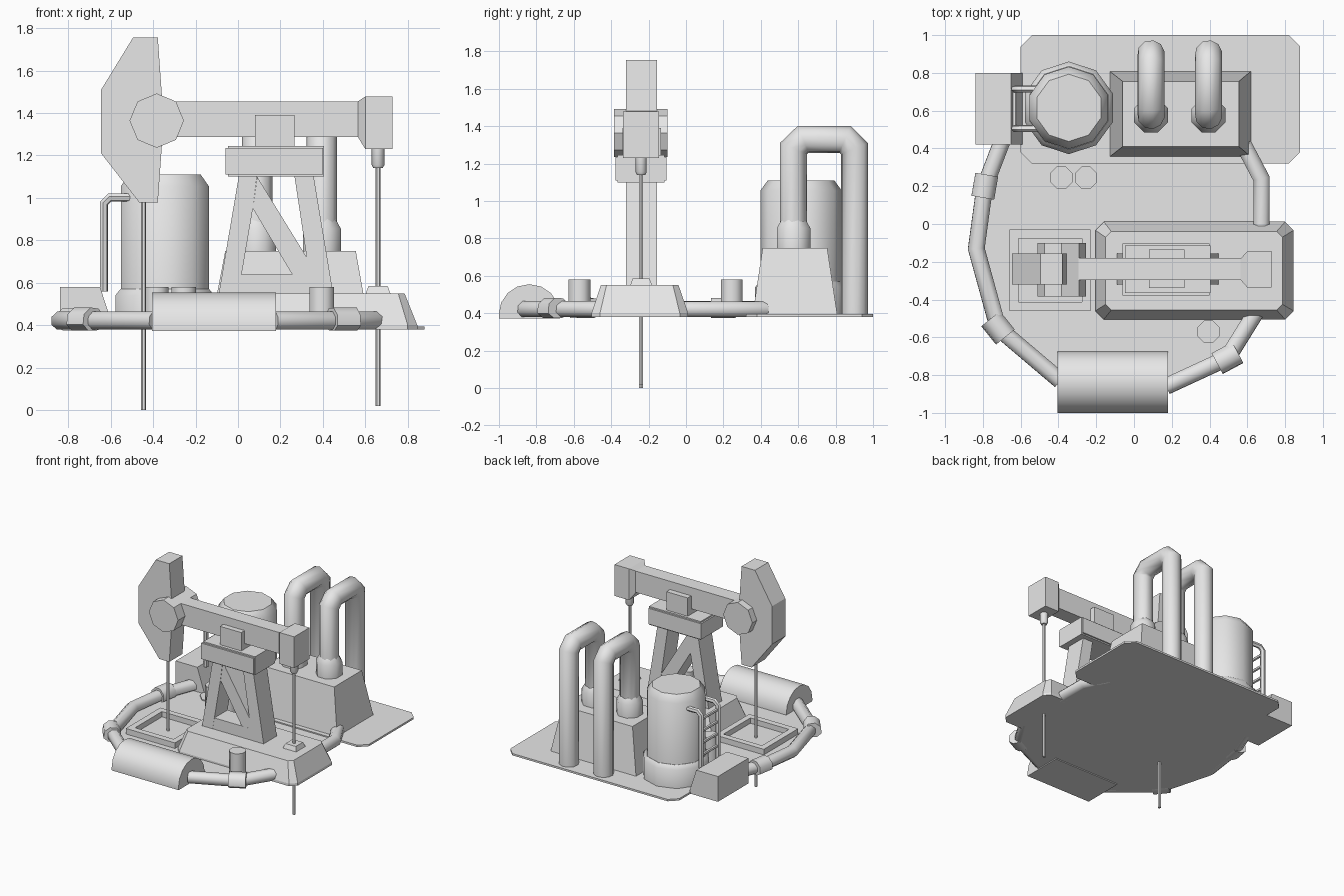
import bpy, bmesh, math
from mathutils import Vector

if "Cube" in bpy.data.objects:
    bpy.data.objects.remove(bpy.data.objects["Cube"])

grey = bpy.data.materials.new("plain_grey")
grey.diffuse_color = (0.8, 0.8, 0.8, 1)
grey.use_nodes = True
grey.node_tree.nodes["Principled BSDF"].inputs["Base Color"].default_value = grey.diffuse_color
GROUND = 0.38          # underside of the platform
JACK_Y = -0.24         # centre plane of the pump


def finish(name, bm, smooth=None):
    bmesh.ops.recalc_face_normals(bm, faces=bm.faces[:])
    me = bpy.data.meshes.new(name)
    bm.to_mesh(me)
    bm.free()
    me.materials.append(grey)
    if smooth:
        me.shade_smooth()
        me.set_sharp_from_angle(angle=math.radians(smooth))
    ob = bpy.data.objects.new(name, me)
    bpy.context.collection.objects.link(ob)
    return ob


def loft(name, rings, smooth=None):
    """Skin a stack of equal-length point rings and cap both ends."""
    bm = bmesh.new()
    vs = [[bm.verts.new(p) for p in r] for r in rings]
    n = len(vs[0])
    for a, b in zip(vs, vs[1:]):
        for i in range(n):
            bm.faces.new((a[i], a[(i + 1) % n], b[(i + 1) % n], b[i]))
    bm.faces.new(vs[0])
    bm.faces.new(vs[-1])
    return finish(name, bm, smooth)


def rect(x0, x1, y0, y1, z, c=0):
    """Rectangle ring with optional cut corners."""
    if not c:
        return [(x0, y0, z), (x1, y0, z), (x1, y1, z), (x0, y1, z)]
    return [(x0 + c, y0, z), (x1 - c, y0, z), (x1, y0 + c, z), (x1, y1 - c, z),
            (x1 - c, y1, z), (x0 + c, y1, z), (x0, y1 - c, z), (x0, y0 + c, z)]


def box(name, x0, x1, y0, y1, z0, z1):
    return loft(name, [rect(x0, x1, y0, y1, z0), rect(x0, x1, y0, y1, z1)])


def slab(name, outline, y0, y1):
    """Extrude an (x, z) outline along y."""
    return loft(name, [[(x, y, z) for x, z in outline] for y in (y0, y1)])


def turned(name, x, y, profile, sides, smooth=50, phase=0.0):
    """Upright lathe from (radius, z) pairs."""
    ang = [math.tau * (i + phase) / sides for i in range(sides)]
    return loft(name, [[(x + r * math.cos(a), y + r * math.sin(a), z) for a in ang]
                       for r, z in profile], smooth)


def tube(name, pts, r, sides=8, floor=None):
    """Mitred pipe through points; floor flattens the underside."""
    pts = [Vector(p) for p in pts]
    dirs = [(b - a).normalized() for a, b in zip(pts, pts[1:])]
    u = dirs[0].orthogonal().normalized()
    v = dirs[0].cross(u)
    ang = [math.tau * (i + 0.5) / sides for i in range(sides)]
    ring = [pts[0] + r * (math.cos(a) * u + math.sin(a) * v) for a in ang]
    rings = [ring]
    for i, d in enumerate(dirs):
        n = (d + dirs[i + 1]).normalized() if i + 1 < len(dirs) else d
        ring = [p + d * ((pts[i + 1] - p).dot(n) / d.dot(n)) for p in ring]
        rings.append(ring)
    if floor is not None:
        rings = [[Vector((p.x, p.y, max(p.z, floor))) for p in q] for q in rings]
    return loft(name, rings, 50)


# Platform and rear plate
west = [(-0.69, 0.46), (-0.79, 0.2), (-0.835, -0.13), (-0.72, -0.55), (-0.39, -0.83)]
east = [(0.17, -0.86), (0.495, -0.71), (0.65, -0.46)]
north = [(0.675, -0.02), (0.675, 0.24), (0.58, 0.42)]
edge = west + east + north
loft("platform", [[(x, y, z) for x, y in edge] for z in (GROUND, GROUND + 0.006)])
loft("rear_plate", [rect(-0.6, 0.88, 0.32, 1.0, z, 0.06) for z in (GROUND, 0.395)])

# Perimeter pipe and its couplings
for name, path in (("west_pipe", west), ("east_pipe", east), ("north_pipe", north)):
    tube(name, [(x, y, 0.42) for x, y in path], 0.047, floor=GROUND)
for x, y, dx, dy in ((-0.79, 0.2, -0.17, -0.98), (-0.72, -0.55, 0.63, -0.78),
                     (0.495, -0.71, 0.88, 0.47)):
    tube("pipe_coupling", [(x + s * dx * 0.062, y + s * dy * 0.062, 0.42)
                           for s in (-1, 1)], 0.066, floor=GROUND - 0.005)

# Half-round tank at the front
arc = [(-0.838 + 0.163 * math.cos(math.pi * i / 8), 0.395 + 0.16 * math.sin(math.pi * i / 8))
       for i in range(9)]
arc = [(-0.675, 0.372)] + arc + [(-1.0, 0.372)]
loft("front_half_tank", [[(x, y, z) for y, z in arc] for x in (-0.405, 0.18)], 40)

# Side box with a sloped inner face
slab("side_box", [(-0.84, GROUND), (-0.585, GROUND), (-0.65, 0.58), (-0.84, 0.58)], 0.42, 0.8)

# Storage tank with a wider footing
turned("tank_footing", -0.345, 0.615,
       [(0.245, GROUND), (0.245, 0.54), (0.22, 0.57)], 10, 40, 0.5)
turned("storage_tank", -0.345, 0.615,
       [(0.218, GROUND), (0.218, 1.055), (0.178, 1.11)], 10, 40, 0.5)

# Ladder
for y in (0.505, 0.715):
    tube("ladder_rail", [(-0.632, y, 0.56), (-0.632, y, 0.975), (-0.605, y, 1.002),
                         (-0.5, y, 1.002)], 0.019, 6)
for i in range(4):
    z = 0.66 + 0.095 * i
    tube("ladder_rung", [(-0.632, 0.505, z), (-0.632, 0.715, z)], 0.013, 6)

# Process block and its looped pipes
loft("process_block", [rect(-0.13, 0.62, 0.355, 0.81, 0.385),
                       rect(-0.06, 0.555, 0.41, 0.755, 0.75)])
for x in (0.09, 0.395):
    tube("loop_pipe", [(x, 0.575, 0.74), (x, 0.575, 1.28), (x, 0.627, 1.33),
                       (x, 0.85, 1.33), (x, 0.9, 1.28), (x, 0.9, GROUND)], 0.073, 10)
    turned("loop_collar", x, 0.575, [(0.097, 0.74), (0.097, 0.855), (0.07, 0.9)], 8, 50, 0.5)

# Small upright posts
for x, y in ((-0.385, 0.245), (-0.255, 0.245), (0.395, -0.57)):
    turned("short_post", x, y, [(0.063, GROUND), (0.063, 0.58)], 8, 50, 0.5)

# Low square curb around the left rod
o, q, t = (-0.66, -0.23, -0.46, -0.03), (-0.612, -0.275, -0.412, -0.077), 0.43
bm = bmesh.new()
ro, to, ti, fi = [[bm.verts.new(p) for p in r] for r in
                  (rect(*o, GROUND), rect(*o, t), rect(*q, t), rect(*q, 0.388))]
for a, b in ((ro, to), (to, ti), (ti, fi)):
    for i in range(4):
        bm.faces.new((a[i], a[(i + 1) % 4], b[(i + 1) % 4], b[i]))
bm.faces.new(ro)
bm.faces.new(fi)
finish("rod_curb", bm)

# Pump foundation and wellhead
loft("pump_foundation", [rect(-0.205, 0.845, -0.505, 0.012, GROUND, 0.045),
                         rect(-0.205, 0.845, -0.505, 0.012, 0.4, 0.045),
                         rect(-0.15, 0.785, -0.455, -0.04, 0.55, 0.03)])
loft("wellhead", [rect(0.6, 0.72, -0.3, -0.18, 0.545), rect(0.615, 0.705, -0.285, -0.195, 0.585)])

# Support frame: leg and brace strips leave two triangular windows
Y0, Y1 = JACK_Y - 0.08, JACK_Y + 0.085
slab("frame_left_leg", [(-0.092, 0.54), (0.0, 0.54), (0.07, 0.95), (0.09, 1.11), (0.005, 1.11)], Y0, Y1)
slab("frame_right_leg", [(0.351, 0.54), (0.45, 0.54), (0.355, 1.11), (0.265, 1.11)], Y0, Y1)
slab("frame_foot", [(-0.02, 0.54), (0.4, 0.54), (0.36, 0.64), (0.015, 0.64)], Y0 + 0.001, Y1 - 0.001)
slab("frame_brace", [(0.07, 0.95), (0.255, 0.64), (0.34, 0.64), (0.327, 0.715), (0.09, 1.1)],
     Y0 + 0.002, Y1 - 0.002)

# Saddle block on top of the frame
box("saddle", -0.048, 0.405, -0.365, -0.115, 1.1, 1.245)
box("saddle_band", -0.06, 0.4, -0.378, -0.103, 1.11, 1.235)
box("pivot_block", 0.08, 0.267, -0.34, -0.135, 1.23, 1.39)

# Walking beam and its head
box("walking_beam", -0.4, 0.58, JACK_Y - 0.057, JACK_Y + 0.06, 1.287, 1.455)
loft("beam_head", [[(x, JACK_Y + sy * w, z) for sy, z in ((-1, b), (1, b), (1, t), (-1, t))]
                   for x, w, b, t in ((0.565, 0.057, 1.287, 1.455), (0.6, 0.096, 1.23, 1.478),
                                      (0.727, 0.096, 1.23, 1.478))])

# Counterweight and crank disc
slab("counterweight", [(-0.495, 1.755), (-0.378, 1.755), (-0.355, 1.43), (-0.355, 1.3),
                       (-0.378, 0.978), (-0.465, 0.978), (-0.645, 1.21), (-0.645, 1.51)], Y0, Y1)
slab("crank_disc", [(-0.383 + 0.128 * math.cos(math.pi * i / 4),
                     1.364 + 0.128 * math.sin(math.pi * i / 4)) for i in range(8)], -0.385, -0.1)

# Rods
turned("left_rod", -0.445, JACK_Y, [(0.012, 0.0), (0.012, 1.0)], 6)
turned("well_rod", 0.66, JACK_Y, [(0.012, 0.02), (0.012, 1.16)], 6)
turned("rod_clamp", 0.66, JACK_Y, [(0.022, 1.14), (0.03, 1.155), (0.03, 1.24)], 8)
